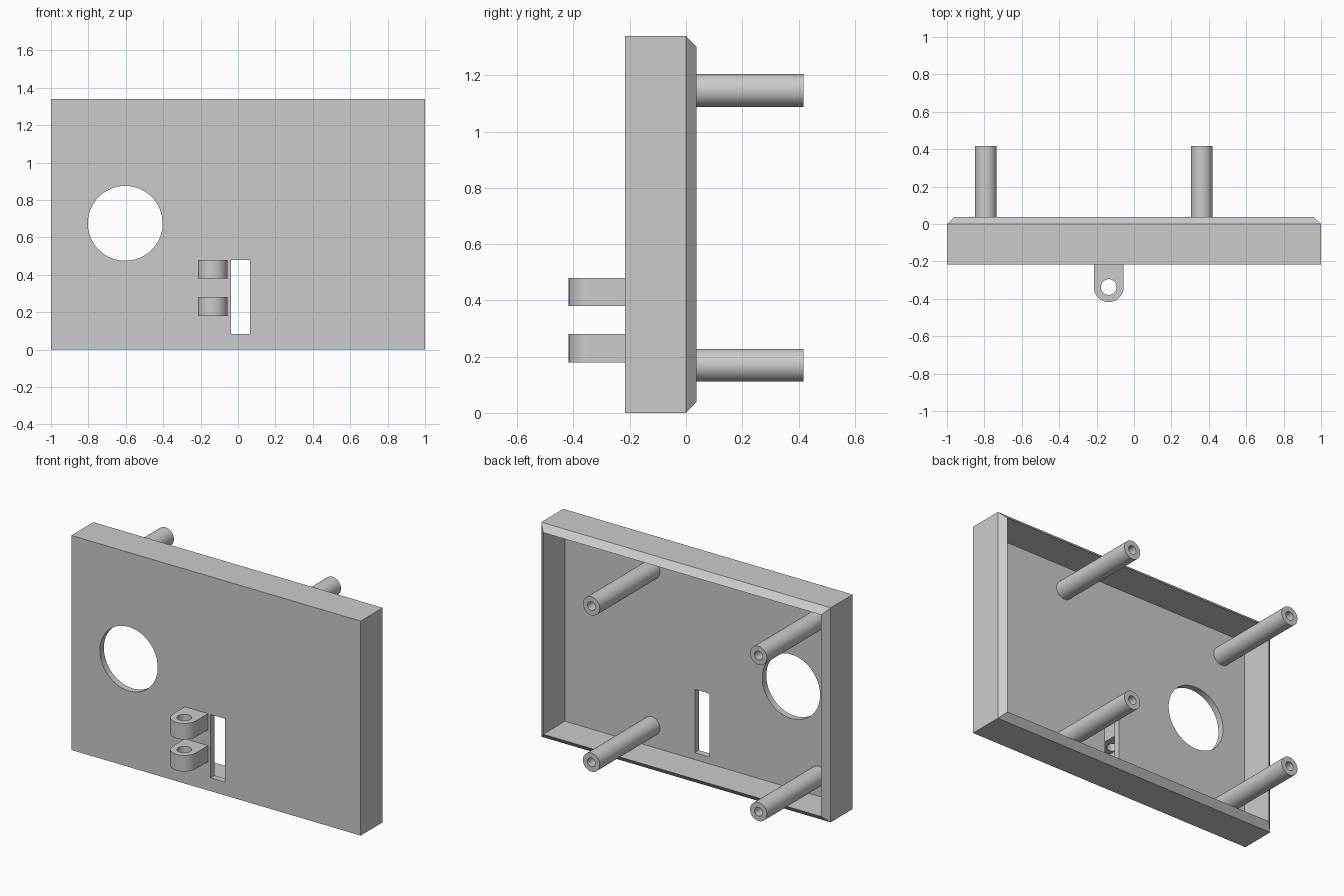
import bpy
import bmesh
from math import pi, cos, sin
from mathutils import Matrix, Vector

cube = bpy.data.objects.get("Cube")
if cube:
    bpy.data.objects.remove(cube, do_unlink=True)

WIDTH, HEIGHT = 2.0, 1.34
FRONT, FLOOR, SHOULDER, RIM, TIP = -0.217, -0.177, 0.0, 0.038, 0.417
WALL = 0.04

grey = bpy.data.materials.new("light grey")
grey.use_nodes = True
colour = (0.6, 0.6, 0.6, 1)
grey.diffuse_color = colour
grey.node_tree.nodes["Principled BSDF"].inputs["Base Color"].default_value = colour


def make_object(name, bm, smooth=False):
    bmesh.ops.recalc_face_normals(bm, faces=bm.faces)
    mesh = bpy.data.meshes.new(name)
    bm.to_mesh(mesh)
    bm.free()
    obj = bpy.data.objects.new(name, mesh)
    bpy.context.collection.objects.link(obj)
    mesh.materials.append(grey)
    if smooth:
        shade(obj)
    return obj


def activate(obj):
    bpy.ops.object.select_all(action='DESELECT')
    obj.select_set(True)
    bpy.context.view_layer.objects.active = obj


def shade(obj):
    activate(obj)
    bpy.ops.object.shade_smooth_by_angle(angle=pi / 6)


def cylinder(name, radius, depth, centre, rotation=Matrix()):
    bm = bmesh.new()
    bmesh.ops.create_cone(bm, cap_ends=True, segments=64, radius1=radius, radius2=radius,
                          depth=depth, matrix=Matrix.Translation(centre) @ rotation)
    return make_object(name, bm)


def cut(obj, cutter):
    cutter.hide_render = True
    mod = obj.modifiers.new("opening", 'BOOLEAN')
    mod.operation = 'DIFFERENCE'
    mod.solver = 'EXACT'
    mod.object = cutter
    activate(obj)
    bpy.ops.object.modifier_apply(modifier=mod.name)
    bpy.data.objects.remove(cutter, do_unlink=True)


# Open-backed tray: rectangles from the front face, round the bevelled rim, to the floor
bm = bmesh.new()
loops = []
for y, inset in ((FRONT, 0), (SHOULDER, 0), (RIM, WALL), (FLOOR, WALL)):
    x, low, high = WIDTH / 2 - inset, inset, HEIGHT - inset
    loops.append([bm.verts.new((px, y, pz))
                  for px, pz in ((-x, low), (x, low), (x, high), (-x, high))])
for a, b in zip(loops, loops[1:]):
    for i in range(4):
        j = (i + 1) % 4
        bm.faces.new((a[i], a[j], b[j], b[i]))
bm.faces.new(loops[0])
bm.faces.new(loops[-1])
tray = make_object("tray", bm)

# Round opening and tall slot through the front panel
along_y = Matrix.Rotation(pi / 2, 4, 'X')
cut(tray, cylinder("round_cutter", 0.2, 0.2, (-0.603, -0.2, 0.675), along_y))
bm = bmesh.new()
bmesh.ops.create_cube(bm, size=1, matrix=Matrix.Translation((0.013, -0.2, 0.281))
                      @ Matrix.Diagonal((0.1, 0.2, 0.396, 1)))
cut(tray, make_object("slot_cutter", bm))
shade(tray)


# Hollow standoffs: half section spun round the post axis
def standoff(name, x, z, outer=0.058, inner=0.027):
    bm = bmesh.new()
    section = [(0, FLOOR + 0.001), (inner, FLOOR + 0.001), (inner, TIP),
               (outer, TIP), (outer, FLOOR)]
    verts = [bm.verts.new((x + r, y, z)) for r, y in section]
    edges = [bm.edges.new(pair) for pair in zip(verts, verts[1:])]
    bmesh.ops.spin(bm, geom=verts + edges, cent=(x, 0, z), axis=(0, 1, 0),
                   angle=2 * pi, steps=48)
    bmesh.ops.remove_doubles(bm, verts=bm.verts, dist=0.0001)
    return make_object(name, bm, smooth=True)


for side, x in (("right", -0.793), ("left", 0.362)):
    for level, z in (("lower", 0.17), ("upper", 1.146)):
        standoff(f"{level}_{side}_standoff", x, z)


# Hinge lugs: rounded tongue with a vertical pin hole
def hinge_lug(name, bottom, thickness=0.1, x=-0.135, y=-0.337, radius=0.08):
    bm = bmesh.new()
    outline = [(x + radius, FRONT)]
    outline += [(x + radius * cos(a), y - radius * sin(a))
                for a in (pi * i / 32 for i in range(33))]
    outline.append((x - radius, FRONT))
    face = bm.faces.new([bm.verts.new((px, py, bottom)) for px, py in outline])
    top = bmesh.ops.extrude_face_region(bm, geom=[face])["geom"]
    bmesh.ops.translate(bm, vec=Vector((0, 0, thickness)),
                        verts=[v for v in top if isinstance(v, bmesh.types.BMVert)])
    lug = make_object(name, bm)
    cut(lug, cylinder("pin_cutter", 0.042, 0.3, (x, y, bottom + thickness / 2)))
    shade(lug)


hinge_lug("lower_hinge_lug", 0.18)
hinge_lug("upper_hinge_lug", 0.38)
